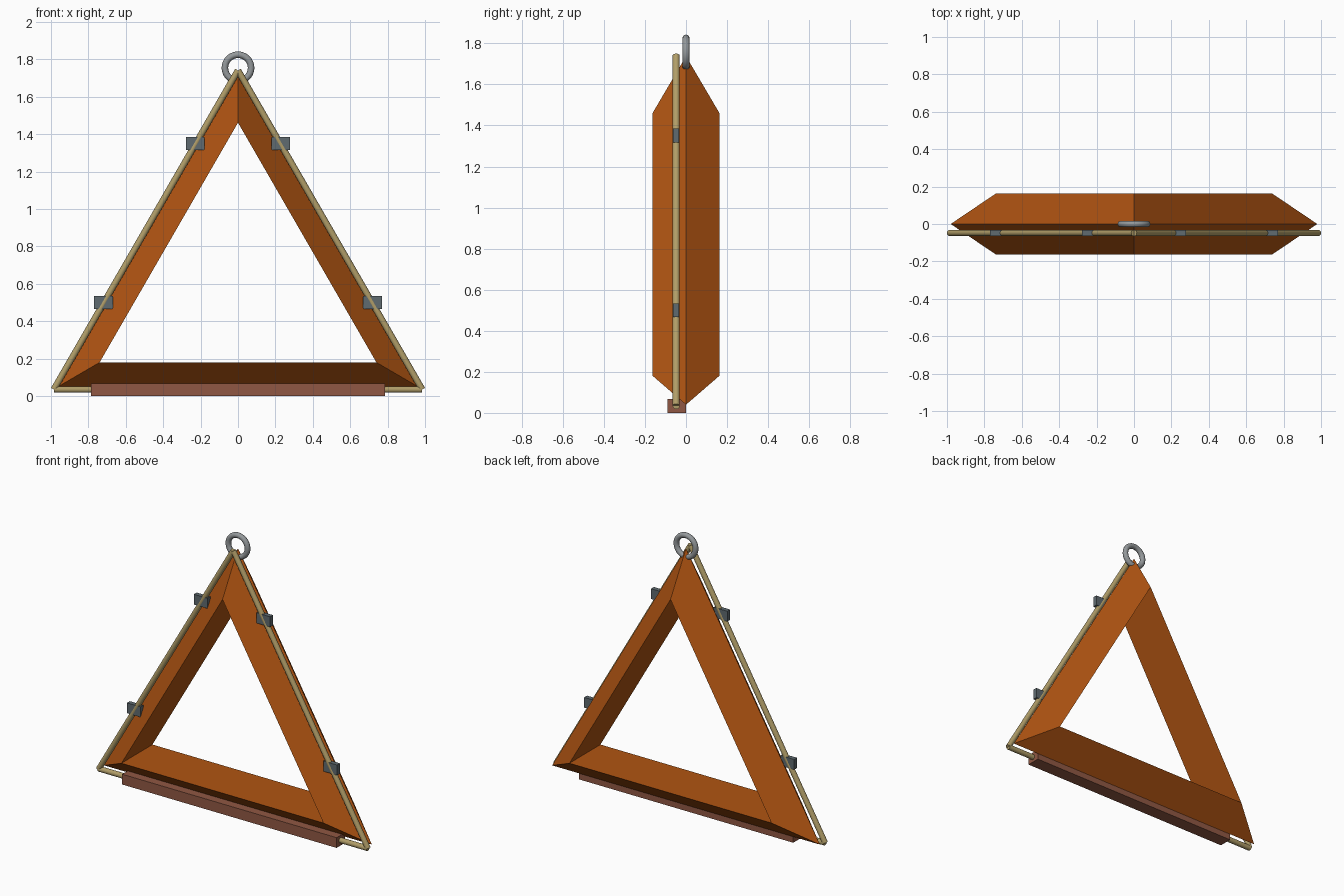
import bpy, bmesh, math
from mathutils import Vector

if "Cube" in bpy.data.objects:
    bpy.data.objects.remove(bpy.data.objects["Cube"])


def material(name, rgb):
    m = bpy.data.materials.new(name)
    m.diffuse_color = (*rgb, 1)
    m.use_nodes = True
    m.node_tree.nodes["Principled BSDF"].inputs["Base Color"].default_value = m.diffuse_color
    return m


ORANGE = material("burnt orange", (0.44, 0.09, 0.006))
TAN = material("tan rod", (0.44, 0.34, 0.14))
SLATE = material("slate grey", (0.115, 0.145, 0.16))
STEEL = material("steel grey", (0.30, 0.32, 0.33))
BROWN = material("red brown", (0.28, 0.097, 0.056))


def finish(obj, name, mat, smooth=False):
    obj.name = name
    obj.data.materials.append(mat)
    if smooth:
        bpy.ops.object.shade_smooth_by_angle(angle=math.radians(40))


def box(name, centre, size, mat):
    bpy.ops.mesh.primitive_cube_add(size=1, location=centre)
    obj = bpy.context.object
    obj.scale = size
    bpy.ops.object.transform_apply(location=False, rotation=False, scale=True)
    finish(obj, name, mat)


def rod(name, a, b, radius):
    a, b = Vector(a), Vector(b)
    bpy.ops.mesh.primitive_cylinder_add(vertices=20, radius=radius,
                                        depth=(b - a).length, location=(a + b) / 2)
    obj = bpy.context.object
    obj.rotation_euler = (b - a).to_track_quat('Z', 'Y').to_euler()
    finish(obj, name, TAN, True)


# Triangular frame: outer ridge on the middle plane, flat inner wall
def triangle(bm, half, z, y):
    corners = [(-half, z), (half, z), (0, z + half * math.sqrt(3))]
    return [bm.verts.new((x, y, h)) for x, h in corners]


bm = bmesh.new()
loops = [triangle(bm, 0.98, 0.04, 0),
         triangle(bm, 0.74, 0.18, -0.162),
         triangle(bm, 0.74, 0.18, 0.162)]
for k in range(3):
    p, q = loops[k], loops[(k + 1) % 3]
    for i in range(3):
        j = (i + 1) % 3
        bm.faces.new((p[i], p[j], q[j], q[i]))
bmesh.ops.recalc_face_normals(bm, faces=bm.faces)
mesh = bpy.data.meshes.new("triangle_frame")
bm.to_mesh(mesh)
bm.free()
frame = bpy.data.objects.new("triangle_frame", mesh)
bpy.context.collection.objects.link(frame)
finish(frame, "triangle_frame", ORANGE)

# Rods along the front of the frame
Y, HALF, Z0, R = -0.048, 0.985, 0.035, 0.0172
rod("bottom_rod", (-HALF, Y, Z0), (HALF, Y, Z0), R)
for side, s in (("left", -1), ("right", 1)):
    rod(side + "_rod", (s * HALF, Y, Z0), (0, Y, Z0 + HALF * math.sqrt(3)), R)
    # Clips gripping each side rod
    for level, x, z in (("lower", 0.719, 0.5), ("upper", 0.229, 1.35)):
        box(f"{side}_{level}_clip", (s * x, Y, z), (0.1, 0.03, 0.068), SLATE)

# Weight bar at the foot
box("foot_bar", (0, -0.045, 0.034), (1.57, 0.09, 0.068), BROWN)

# Hanging ring at the apex
bpy.ops.mesh.primitive_torus_add(major_radius=0.07, minor_radius=0.0175,
                                 major_segments=40, minor_segments=14,
                                 location=(0, 0, 1.755),
                                 rotation=(math.pi / 2, 0, 0))
finish(bpy.context.object, "hanging_ring", STEEL, True)
